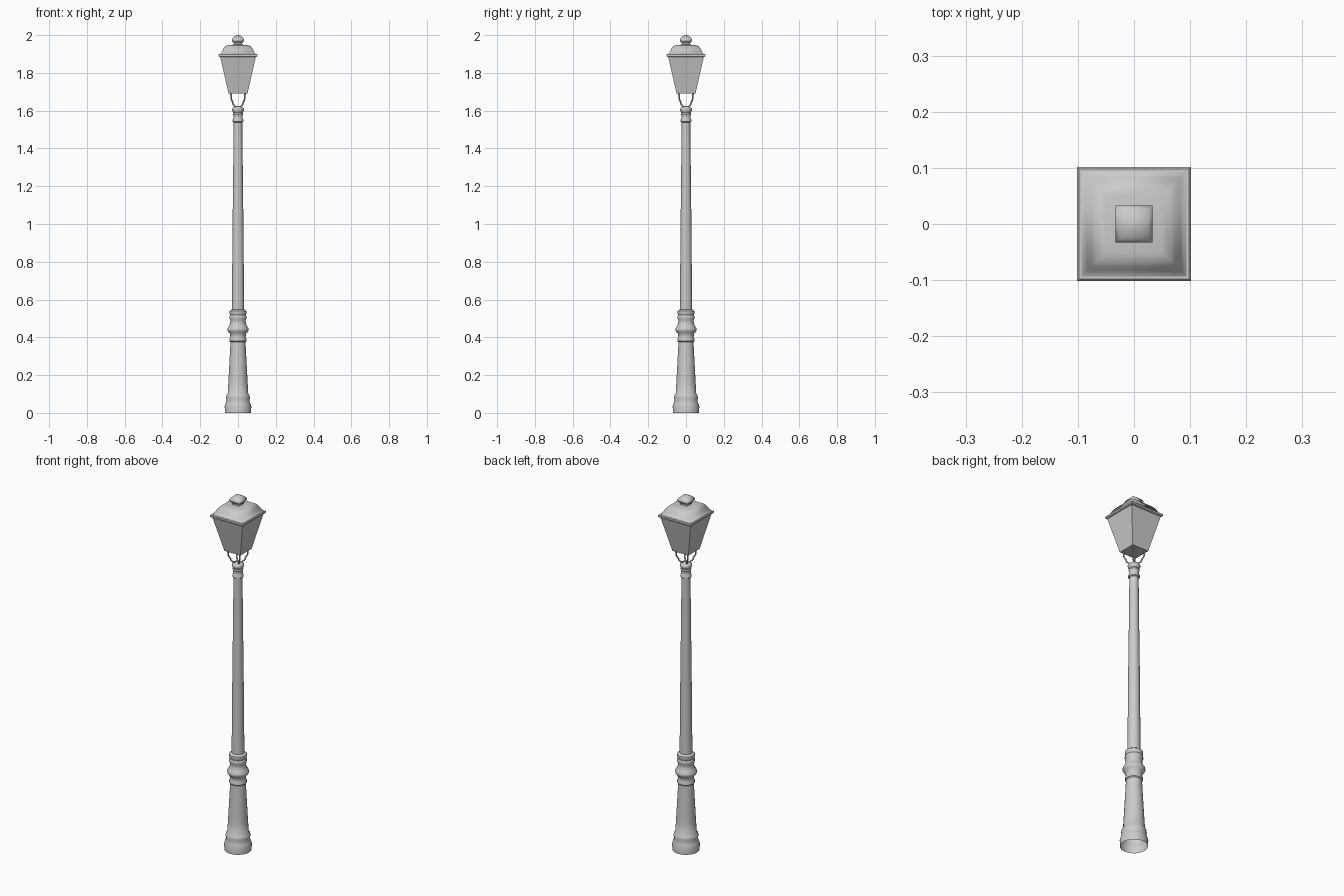
import bpy
import bmesh
from math import cos, sin, pi, radians, sqrt

default = bpy.data.objects.get("Cube")
if default:
    bpy.data.objects.remove(default, do_unlink=True)

grey = bpy.data.materials.new("light_grey_metal")
grey.use_nodes = True
colour = (0.6, 0.6, 0.6, 1)
grey.diffuse_color = colour
grey.node_tree.nodes["Principled BSDF"].inputs["Base Color"].default_value = colour


def add_object(name, data):
    ob = bpy.data.objects.new(name, data)
    bpy.context.collection.objects.link(ob)
    data.materials.append(grey)
    bpy.ops.object.select_all(action="DESELECT")
    ob.select_set(True)
    bpy.context.view_layer.objects.active = ob
    return ob


def spin(name, profile, sides=24, smooth=40, cap_top=True, cap_bottom=False, inset=0):
    """Stack rings from (half width, height) pairs; four sides give a square."""
    bm = bmesh.new()
    grow = sqrt(2) if sides == 4 else 1
    rings = []
    for r, z in profile:
        rings.append([bm.verts.new((r * grow * cos(2 * pi * (i + 0.5) / sides),
                                    r * grow * sin(2 * pi * (i + 0.5) / sides), z))
                      for i in range(sides)])
    for low, high in zip(rings, rings[1:]):
        for i in range(sides):
            j = (i + 1) % sides
            bm.faces.new((low[i], low[j], high[j], high[i]))
    if cap_top:
        bm.faces.new(rings[-1])
    if cap_bottom:
        bm.faces.new(rings[0][::-1])
    if inset:
        bmesh.ops.inset_individual(bm, faces=bm.faces[:], thickness=inset, depth=-0.003)
    mesh = bpy.data.meshes.new(name)
    bm.to_mesh(mesh)
    bm.free()
    ob = add_object(name, mesh)
    if smooth == 180:
        bpy.ops.object.shade_smooth()
    elif smooth:
        bpy.ops.object.shade_smooth_by_angle(angle=radians(smooth))
    return ob


# Flared base, hollow underneath
spin("base", [(0.07, 0), (0.071, 0.035), (0.066, 0.05), (0.061, 0.065), (0.064, 0.08),
              (0.062, 0.092), (0.055, 0.1), (0.051, 0.17), (0.045, 0.28), (0.04, 0.375)])

# Turned rings above the base
spin("base_rings", [(0.04, 0.375), (0.045, 0.38), (0.045, 0.392), (0.041, 0.4),
                    (0.043, 0.418), (0.053, 0.43), (0.057, 0.438), (0.056, 0.447),
                    (0.048, 0.458), (0.042, 0.475), (0.041, 0.49), (0.046, 0.5),
                    (0.046, 0.51), (0.042, 0.518), (0.046, 0.528), (0.045, 0.54),
                    (0.034, 0.548)], cap_bottom=True)

# Tapering pole and its collar
spin("pole", [(0.033, 0.54), (0.031, 0.75), (0.029, 1.0), (0.026, 1.25), (0.023, 1.545)])
spin("collar", [(0.023, 1.538), (0.029, 1.542), (0.029, 1.552), (0.025, 1.558),
                (0.025, 1.575), (0.028, 1.582), (0.025, 1.59), (0.031, 1.6),
                (0.032, 1.608), (0.027, 1.617), (0.012, 1.623)], cap_bottom=True)

# Four curved brackets, one under each lantern corner
path = [(0, 1.62), (0.015, 1.622), (0.025, 1.632), (0.028, 1.645),
        (0.035, 1.66), (0.036, 1.675), (0.038, 1.692)]
for side, sx in (("left", 1), ("right", -1)):
    for end, sy in (("front", -1), ("back", 1)):
        curve = bpy.data.curves.new(f"{end}_{side}_bracket", "CURVE")
        curve.dimensions = "3D"
        curve.bevel_depth = 0.004
        curve.bevel_resolution = 2
        curve.use_fill_caps = True
        spline = curve.splines.new("POLY")
        spline.points.add(len(path) - 1)
        for point, (d, z) in zip(spline.points, path):
            point.co = (sx * d, sy * d, z, 1)
        spline.use_smooth = True
        add_object(curve.name, curve)
        bpy.ops.object.convert(target="MESH")

# Square lantern with recessed panes, and the rim around its top
spin("lantern_body", [(0.05, 1.69), (0.095, 1.888)], sides=4, smooth=0,
     cap_bottom=True, inset=0.006)
spin("lantern_rim", [(0.097, 1.884), (0.102, 1.888), (0.102, 1.897), (0.098, 1.901)],
     sides=4, smooth=0, cap_bottom=True)

# Softly shaded roof and finial
spin("roof", [(0.097, 1.898), (0.09, 1.904), (0.083, 1.917), (0.075, 1.932),
              (0.066, 1.943), (0.05, 1.947), (0.02, 1.95)], sides=4, smooth=180)
spin("finial", [(0.024, 1.945), (0.021, 1.955), (0.025, 1.962), (0.033, 1.969),
                (0.033, 1.977), (0.027, 1.987), (0.017, 1.995), (0.007, 2.0)],
     sides=4, smooth=180)
